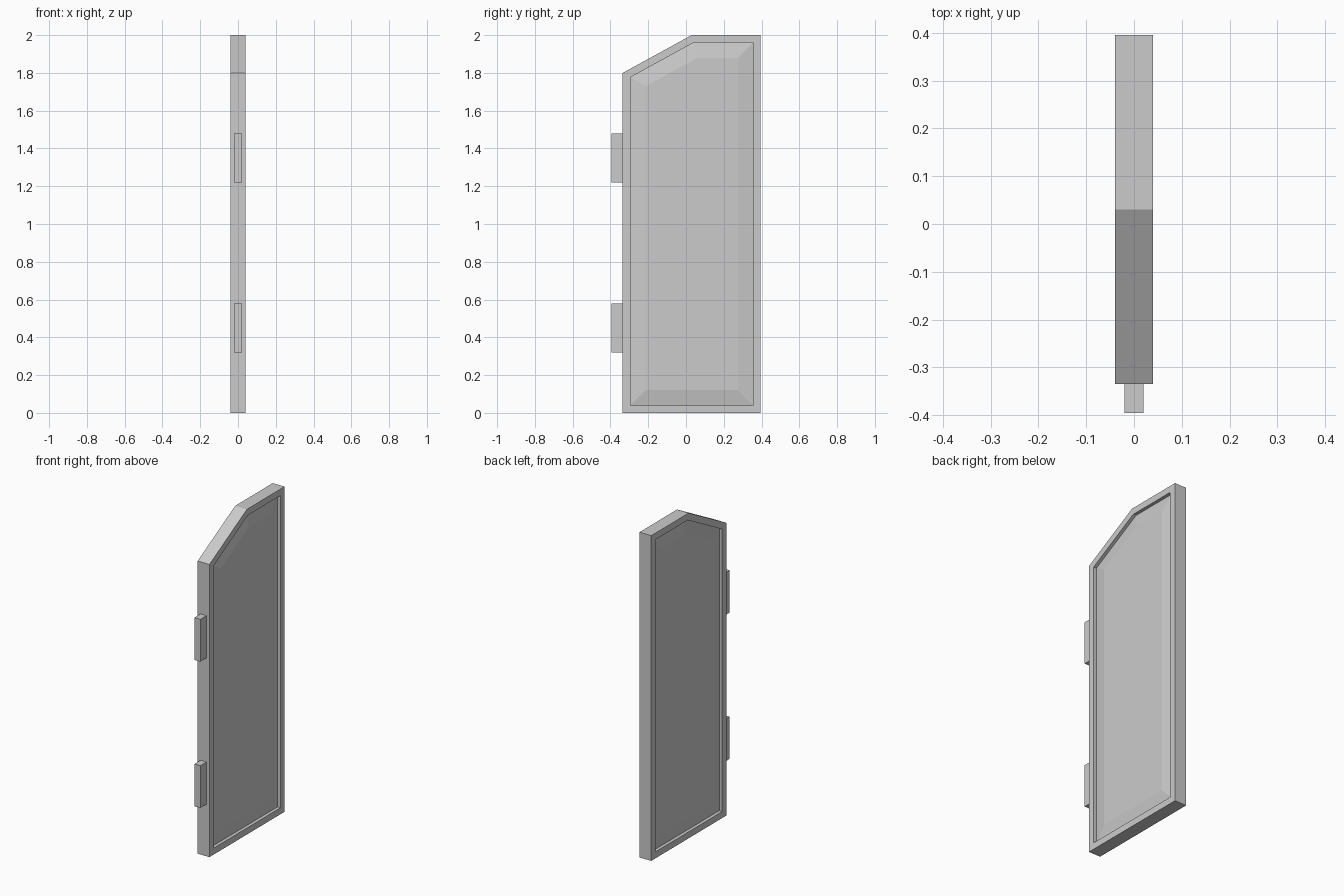
import bpy, bmesh

if "Cube" in bpy.data.objects:
    bpy.data.objects.remove(bpy.data.objects["Cube"])

def to_object(name, bm):
    bmesh.ops.recalc_face_normals(bm, faces=bm.faces)
    mesh = bpy.data.meshes.new(name)
    bm.to_mesh(mesh)
    bm.free()
    obj = bpy.data.objects.new(name, mesh)
    bpy.context.collection.objects.link(obj)
    return obj

# Door leaf: clipped-corner outline (y, z) extruded through its thickness
HALF = 0.04
outline = [(-0.335, 0), (0.395, 0), (0.395, 2), (0.03, 2), (-0.335, 1.8)]
bm = bmesh.new()
face = bm.faces.new([bm.verts.new((-HALF, y, z)) for y, z in outline])
ext = bmesh.ops.extrude_face_region(bm, geom=[face])
moved = [v for v in ext["geom"] if isinstance(v, bmesh.types.BMVert)]
bmesh.ops.translate(bm, verts=moved, vec=(2 * HALF, 0, 0))
bmesh.ops.recalc_face_normals(bm, faces=bm.faces)

# Both sides: flat rim, step down, then a bevelled raised panel
panels = [f for f in bm.faces if abs(f.normal.x) > 0.9]
for thickness, depth in ((0.04, 0), (0, -0.02), (0.08, 0.013)):
    bmesh.ops.inset_individual(bm, faces=panels, thickness=thickness,
                               depth=depth, use_even_offset=True)
to_object("door_leaf", bm)

# Hinge blocks
for name, z in (("lower_hinge", 0.45), ("upper_hinge", 1.35)):
    bm = bmesh.new()
    bmesh.ops.create_cube(bm, size=1)
    bmesh.ops.scale(bm, verts=bm.verts, vec=(0.04, 0.06, 0.26))
    bmesh.ops.translate(bm, verts=bm.verts, vec=(0, -0.365, z))
    to_object(name, bm)
